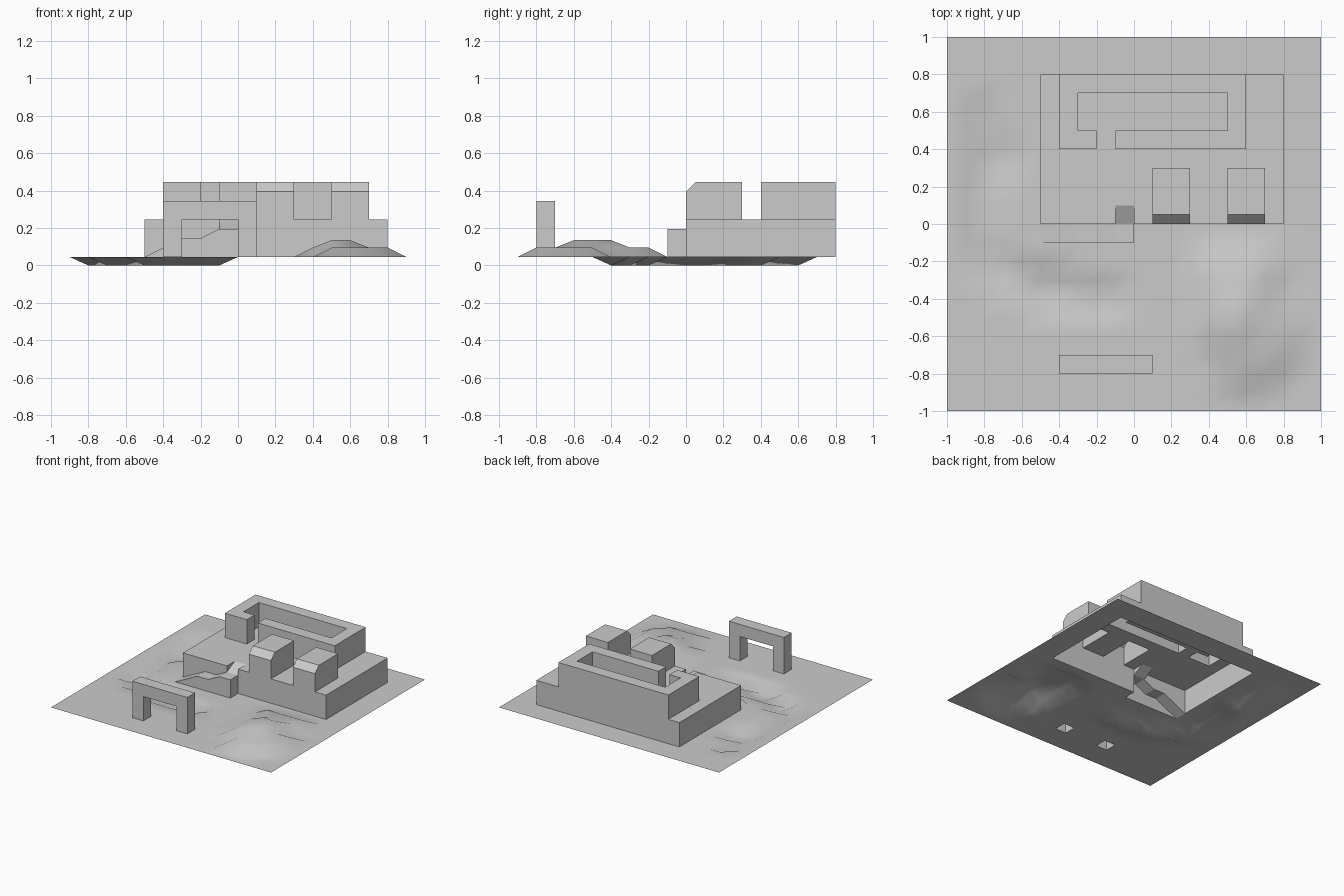
import bpy, bmesh

if "Cube" in bpy.data.objects:
    bpy.data.objects.remove(bpy.data.objects["Cube"])

Z0 = 0.045          # ground level
S = 0.1             # grid step

# Terrain sculpting: grid row y -> (first x, last x)
HILL_LOW = {-2: (4, 7), -3: (4, 7), -4: (4, 7), -5: (4, 8), -6: (4, 8), -7: (5, 8), -8: (5, 7)}
HILL_TOP = {-4: (5, 6), -5: (5, 6), -6: (5, 6)}
CHANNEL = {6: (-8, -8), 5: (-8, -8), 4: (-8, -7), 3: (-8, -7), 2: (-8, -8), 1: (-8, -8), 0: (-8, -8),
           -1: (-8, -8), -2: (-8, -7), -3: (-7, -4), -4: (-5, -1)}
RAMP = {-5: 0, -4: 0.05, -3: 0.10, -2: 0.10, -1: 0.15, 0: 0.15}


def inside(rows, x, y):
    return y in rows and rows[y][0] <= x <= rows[y][1]


def box(i, j, x0, x1, y0, y1):
    return x0 <= i < x1 and y0 <= j < y1


def kind(i, j):
    """What stands on the grid cell whose lower left corner is (i, j)."""
    if box(i, j, -1, 0, 0, 1):
        return "step"
    if box(i, j, -5, 0, -1, 0):
        return "ramp"
    if box(i, j, 1, 3, 0, 3) or box(i, j, 5, 7, 0, 3):
        return "tower"
    if box(i, j, -4, 6, 4, 8) and not box(i, j, -3, 5, 5, 7) and (i, j) != (-2, 4):
        return "tower"
    if box(i, j, -5, 8, 0, 8):
        return "deck"
    if j == -8 and i in (-4, 0):
        return "hole"
    return "ground"


def height(cell, x, y):
    k = kind(*cell)
    if k == "step":
        return Z0 + 0.15 + 0.05 * y
    if k == "ramp":
        return Z0 + RAMP[x]
    if k in ("tower", "deck"):
        return Z0 + (0.4 if k == "tower" else 0.2)
    if inside(HILL_TOP, x, y):
        return Z0 + 0.09
    if inside(HILL_LOW, x, y):
        return Z0 + 0.05
    return 0.0 if inside(CHANNEL, x, y) else Z0


def point(cell, c):
    return (c[0] * S, c[1] * S, height(cell, *c))


def finish(bm, name, smooth=False):
    bmesh.ops.remove_doubles(bm, verts=bm.verts[:], dist=1e-4)
    for f in bm.faces:
        f.smooth = smooth
    me = bpy.data.meshes.new(name)
    bm.to_mesh(me)
    bm.free()
    bpy.context.collection.objects.link(bpy.data.objects.new(name, me))


def add_face(bm, pts):
    pts = list(dict.fromkeys(pts))
    if len(pts) > 2:
        bm.faces.new([bm.verts.new(p) for p in pts])


ground, fort = bmesh.new(), bmesh.new()
for i in range(-10, 10):
    for j in range(-10, 10):
        cell, k = (i, j), kind(i, j)
        corners = [(i, j), (i + 1, j), (i + 1, j + 1), (i, j + 1)]
        if k == "hole":
            continue
        built = k != "ground"
        add_face(fort if built else ground, [point(cell, c) for c in corners])
        if not built:
            continue
        # walls down to lower neighbours
        for n, (di, dj) in enumerate([(0, -1), (1, 0), (0, 1), (-1, 0)]):
            nb, p, q = (i + di, j + dj), corners[n], corners[(n + 1) % 4]
            drop = height(cell, *p) + height(cell, *q) - height(nb, *p) - height(nb, *q)
            if drop > 1e-4:
                add_face(fort, [point(cell, q), point(cell, p), point(nb, p), point(nb, q)])

# Ground with hill and channel
finish(ground, "ground", True)

# Fortress, with the front top edges of the two towers bevelled
bmesh.ops.remove_doubles(fort, verts=fort.verts[:], dist=1e-4)
edges = [e for e in fort.edges
         if all(abs(v.co.y) < 1e-4 and v.co.z > Z0 + 0.39 for v in e.verts)]
bmesh.ops.bevel(fort, geom=edges, offset=0.05, segments=1, affect='EDGES')
finish(fort, "fortress")

# Free-standing gate, open under both legs
gate = bmesh.new()
profile = [(-.4, 0), (-.3, 0), (-.3, .2), (0, .2), (0, 0), (.1, 0), (.1, .3), (-.4, .3)]
front = [(x, -.8, Z0 + z) for x, z in profile]
back = [(x, -.7, Z0 + z) for x, z in profile]
add_face(gate, front)
add_face(gate, back[::-1])
for n in range(8):
    if n not in (0, 4):
        m = (n + 1) % 8
        add_face(gate, [front[m], front[n], back[n], back[m]])
finish(gate, "gate")
